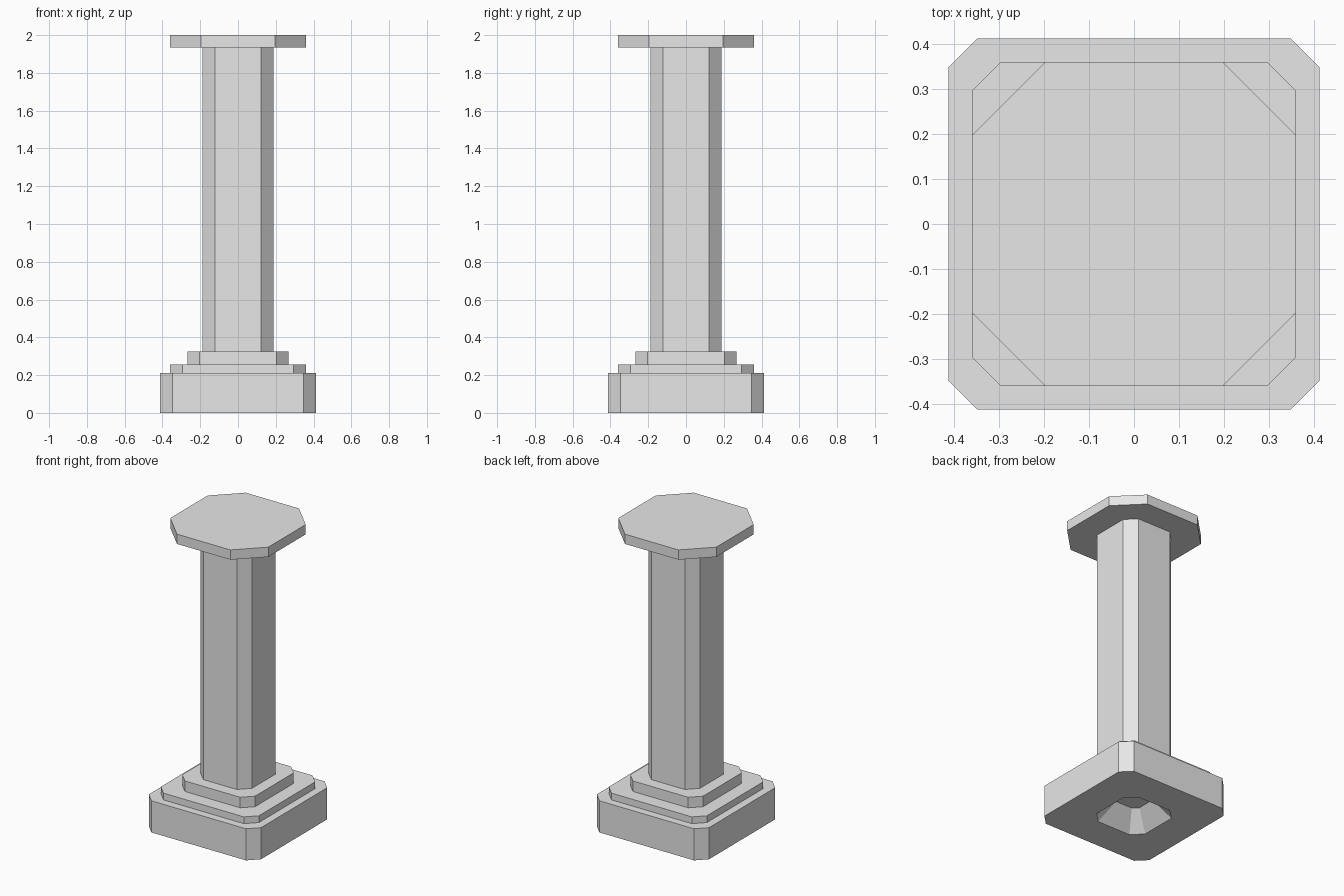
import bpy
import bmesh

cube = bpy.data.objects.get("Cube")
if cube:
    bpy.data.objects.remove(cube, do_unlink=True)

# Plain stone colour
stone = bpy.data.materials.new("light grey stone")
stone.use_nodes = True
colour = (0.8, 0.8, 0.8, 1)
stone.diffuse_color = colour
stone.node_tree.nodes["Principled BSDF"].inputs["Base Color"].default_value = colour


def octagon(bm, half, flat, z):
    """Ring of a square with cut corners; flat is half the straight side."""
    corners = [(half, -flat), (half, flat), (flat, half), (-flat, half),
               (-half, flat), (-half, -flat), (-flat, -half), (flat, -half)]
    return [bm.verts.new((x, y, z)) for x, y in corners]


def build(name, rings):
    """Loft a closed solid through octagonal rings (half, flat, z)."""
    bm = bmesh.new()
    loops = [octagon(bm, *ring) for ring in rings]
    for a, b in zip(loops, loops[1:]):
        for i in range(len(a)):
            j = (i + 1) % len(a)
            bm.faces.new((a[i], a[j], b[j], b[i]))
    bm.faces.new(loops[0][::-1])
    bm.faces.new(loops[-1])
    bmesh.ops.recalc_face_normals(bm, faces=bm.faces)
    mesh = bpy.data.meshes.new(name)
    bm.to_mesh(mesh)
    bm.free()
    mesh.materials.append(stone)
    obj = bpy.data.objects.new(name, mesh)
    bpy.context.collection.objects.link(obj)
    return obj


# Plinth with a tapered recess underneath
build("plinth", [(0.095, 0.062, 0.12), (0.19, 0.123, 0),
                 (0.412, 0.347, 0), (0.412, 0.347, 0.21)])

# Stepped mouldings, shaft and capital slab
build("lower_step", [(0.36, 0.295, 0.21), (0.36, 0.295, 0.255)])
build("upper_step", [(0.267, 0.203, 0.255), (0.267, 0.203, 0.325)])
build("shaft", [(0.188, 0.123, 0.325), (0.188, 0.123, 1.935)])
build("capital", [(0.36, 0.196, 1.935), (0.36, 0.196, 2.0)])
